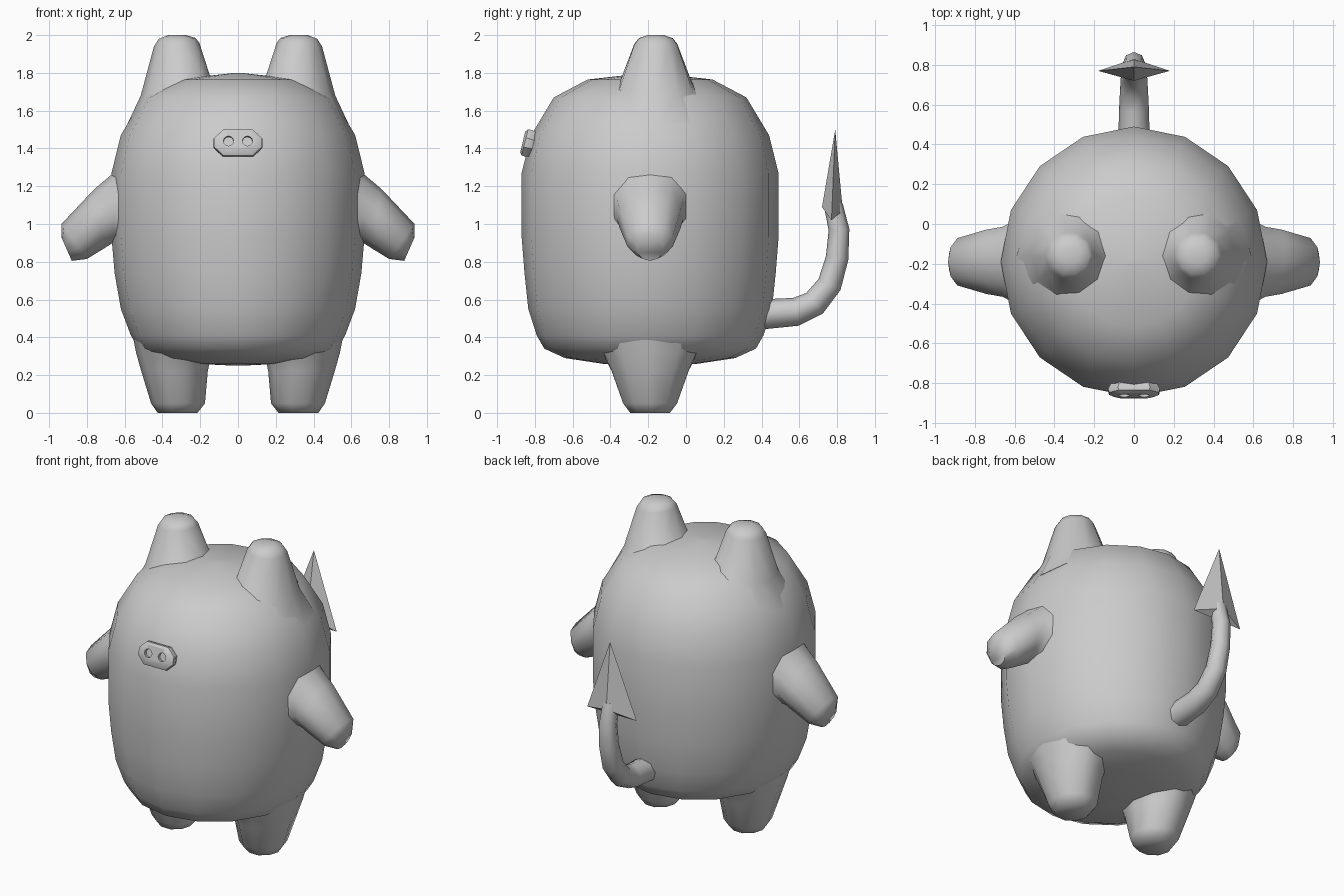
import bpy, bmesh, math
from mathutils import Vector, Matrix

cube = bpy.data.objects.get("Cube")
if cube:
    bpy.data.objects.remove(cube)

grey = bpy.data.materials.new("plain grey")
grey.use_nodes = True
grey.diffuse_color = (0.6, 0.6, 0.6, 1)
grey.node_tree.nodes["Principled BSDF"].inputs["Base Color"].default_value = (0.6, 0.6, 0.6, 1)

MID_Y = -0.19  # depth of the body's axis


def finish(name, bm, angle=60, mirror=False):
    """Turn a bmesh into a shaded object; angle 0 keeps it flat."""
    bmesh.ops.recalc_face_normals(bm, faces=bm.faces)
    mesh = bpy.data.meshes.new(name)
    bm.to_mesh(mesh)
    bm.free()
    mesh.materials.append(grey)
    obj = bpy.data.objects.new(name, mesh)
    bpy.context.collection.objects.link(obj)
    if angle:
        bpy.ops.object.select_all(action='DESELECT')
        obj.select_set(True)
        bpy.context.view_layer.objects.active = obj
        bpy.ops.object.shade_smooth_by_angle(angle=math.radians(angle))
    if mirror:
        obj.modifiers.new("Mirror", 'MIRROR').use_mirror_merge = False
    return obj


def loft(rings):
    """Skin a list of point rings and cap both ends."""
    bm = bmesh.new()
    loops = [[bm.verts.new(p) for p in ring] for ring in rings]
    n = len(loops[0])
    for a, b in zip(loops, loops[1:]):
        for i in range(n):
            j = (i + 1) % n
            bm.faces.new((a[i], a[j], b[j], b[i]))
    bm.faces.new(loops[0])
    bm.faces.new(loops[-1])
    return bm


def oval(center, u, v, sides):
    turns = [math.tau * i / sides for i in range(sides)]
    return [center + u * math.cos(t) + v * math.sin(t) for t in turns]


def limb(name, sections, y, sides=10):
    """Each section: outer x, z, inner x, z, half depth."""
    rings = []
    for xa, za, xb, zb, depth in sections:
        a, b = Vector((xa, y, za)), Vector((xb, y, zb))
        rings.append(oval((a + b) / 2, (a - b) / 2, Vector((0, depth, 0)), sides))
    return finish(name, loft(rings), mirror=True)


# Body: turned barrel, slightly narrower across the hips
profile = [(0.02, 0.25), (0.25, 0.26), (0.45, 0.29), (0.56, 0.34), (0.6, 0.41),
           (0.645, 0.55), (0.665, 0.74), (0.68, 0.93), (0.68, 1.27), (0.63, 1.47),
           (0.51, 1.67), (0.33, 1.765), (0.02, 1.8)]
rings = []
for r, z in profile:
    wide = r * min(0.985, 0.9 + 0.1 * z / 0.9)
    rings.append(oval(Vector((0, MID_Y, z)), Vector((wide, 0, 0)), Vector((0, r, 0)), 16))
finish("body", loft(rings), 80)

# Ears, arms and legs flare where they meet the body
limb("ears", [(0.59, 1.52, 0.08, 1.74, 0.3), (0.515, 1.68, 0.15, 1.79, 0.2),
              (0.445, 1.94, 0.205, 1.96, 0.12), (0.42, 1.98, 0.225, 1.985, 0.095),
              (0.37, 2.0, 0.275, 2.0, 0.045)], -0.16)
limb("arms", [(0.56, 1.38, 0.56, 0.84, 0.24), (0.665, 1.265, 0.655, 0.905, 0.185),
              (0.76, 1.185, 0.71, 0.87, 0.17), (0.935, 1.0, 0.8, 0.815, 0.125),
              (0.935, 0.93, 0.88, 0.805, 0.07)], MID_Y)
limb("legs", [(0.585, 0.55, 0.12, 0.42, 0.36), (0.54, 0.32, 0.15, 0.27, 0.25),
              (0.515, 0.23, 0.16, 0.22, 0.215), (0.46, 0.05, 0.175, 0.05, 0.15),
              (0.425, 0.0, 0.215, 0.0, 0.11)], MID_Y)

# Tail: tapering tube curling upward
path = [(0.38, 0.52), (0.58, 0.535), (0.68, 0.58), (0.76, 0.68), (0.8, 0.82),
        (0.81, 0.97), (0.78, 1.1)]
points = [Vector((0, y, z)) for y, z in path]
side = Vector((1, 0, 0))
rings = []
for i, p in enumerate(points):
    along = (points[min(i + 1, len(points) - 1)] - points[max(i - 1, 0)]).normalized()
    radius = 0.08 - 0.005 * i
    rings.append(oval(p, side * radius, along.cross(side) * radius, 8))
finish("tail", loft(rings))

# Tail tip: flat four-sided spike
bm = bmesh.new()
base = [bm.verts.new(p) for p in ((0.18, 0.77, 1.02), (0, 0.83, 1.07),
                                  (-0.18, 0.77, 1.02), (0, 0.72, 1.09))]
apex = bm.verts.new((0, 0.79, 1.5))
for i in range(4):
    bm.faces.new((base[i], base[(i + 1) % 4], apex))
bm.faces.new((base[0], base[1], base[2]))
bm.faces.new((base[0], base[2], base[3]))
finish("tail_tip", bm, 0)

# Snout: bevelled octagon leaning back with the face
lean = Matrix.Translation((0, -0.845, 1.43)) @ Matrix.Rotation(math.radians(-14), 4, 'X')
corner = [(0.13, 0.025), (0.08, 0.073)]
outline = corner + [(-x, z) for x, z in reversed(corner)]
outline += [(-x, -z) for x, z in outline]
rings = [[lean @ Vector((x * s, y, z * s)) for x, z in outline]
         for y, s in ((0.04, 0.9), (0.01, 1.0), (-0.008, 0.97), (-0.02, 0.78))]
snout = finish("snout", loft(rings), 40)

# Nostrils: shallow round pits
bm = bmesh.new()
for x in (-0.05, 0.05):
    place = lean @ Matrix.Translation((x, -0.02, 0.005)) @ Matrix.Rotation(math.pi / 2, 4, 'X')
    bmesh.ops.create_cone(bm, cap_ends=True, segments=12, radius1=0.027, radius2=0.027,
                          depth=0.04, matrix=place)
cutter = finish("nostril_cutter", bm, 0)
cutter.hide_render = True
cutter.hide_viewport = True
cut = snout.modifiers.new("Nostrils", 'BOOLEAN')
cut.operation = 'DIFFERENCE'
cut.object = cutter
